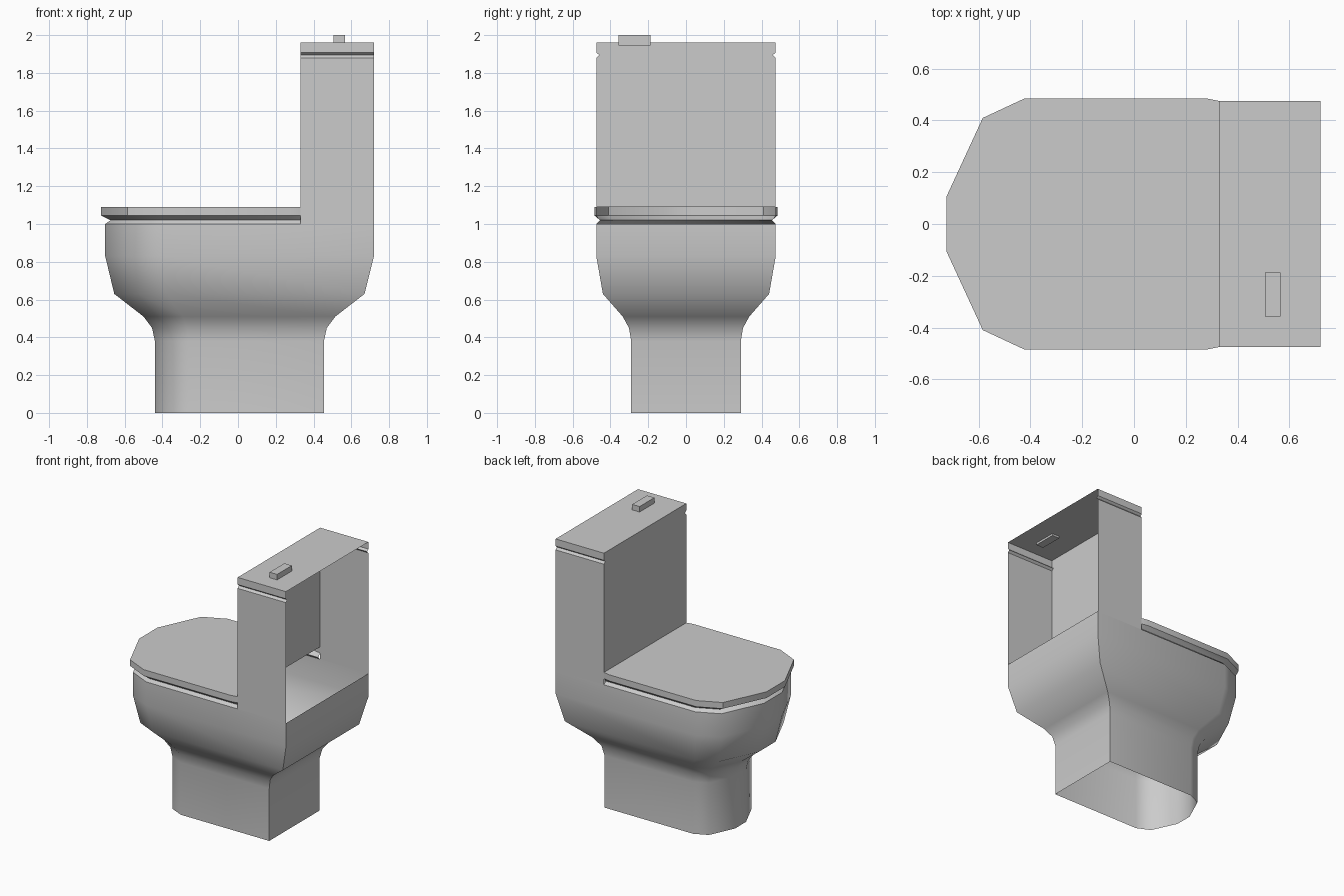
import bpy, bmesh, math

if "Cube" in bpy.data.objects:
    bpy.data.objects.remove(bpy.data.objects["Cube"])


def finish(name, bm, angle):
    bmesh.ops.recalc_face_normals(bm, faces=bm.faces)
    mesh = bpy.data.meshes.new(name)
    bm.to_mesh(mesh)
    bm.free()
    obj = bpy.data.objects.new(name, mesh)
    bpy.context.collection.objects.link(obj)
    bpy.ops.object.select_all(action='DESELECT')
    obj.select_set(True)
    bpy.context.view_layer.objects.active = obj
    bpy.ops.object.shade_smooth_by_angle(angle=math.radians(angle))
    return obj


def outline(front, half, tail):
    # rounded nose at -x, then tail points; mirrored across y
    k = half / 0.475
    side = [(front, 0.22 * half), (front + 0.137 * k, 0.845 * half),
            (front + 0.295 * k, half)] + tail
    return [(x, -y) for x, y in reversed(side)] + side


def loft(name, levels, closed=False, cap=False, angle=30, skip=()):
    # levels: list of (z, outline)
    bm = bmesh.new()
    rows = [[bm.verts.new((x, y, z)) for x, y in pts] for z, pts in levels]
    n = len(rows[0])
    for r, (a, b) in enumerate(zip(rows, rows[1:])):
        for i in range(n if closed else n - 1):
            if (r, i) not in skip:
                j = (i + 1) % n
                bm.faces.new((a[i], a[j], b[j], b[i]))
    if cap:
        bm.faces.new(rows[-1])
    return finish(name, bm, angle)


# Pedestal and bowl: hollow shell, open below
bowl = [(0, -0.44, 0.455, 0.29), (0.38, -0.44, 0.455, 0.29),
        (0.45, -0.455, 0.47, 0.302), (0.51, -0.50, 0.515, 0.335),
        (0.63, -0.655, 0.67, 0.44), (0.83, -0.703, 0.72, 0.475),
        (1.0, -0.703, 0.72, 0.475)]
loft("bowl", [(z, outline(f, h, [(b, h)])) for z, f, b, h in bowl],
     closed=True, angle=45)

# Seat cover with a groove under its edge
seat = [(1.0, -0.703, 0.475), (1.02, -0.675, 0.455),
        (1.045, -0.724, 0.485), (1.09, -0.724, 0.485)]
loft("seat_cover",
     [(z, outline(f, h, [(0.28, h), (0.33, min(h, 0.475))])) for z, f, h in seat],
     cap=True, angle=30)

# Tank with its grooved lid, open at the back
tank = [(1.0, 0.475), (1.09, 0.475), (1.88, 0.475),
        (1.895, 0.46), (1.908, 0.475), (1.96, 0.475)]
loft("tank", [(z, [(0.72, -h), (0.33, -h), (0.33, h), (0.72, h)])
              for z, h in tank], cap=True, angle=20, skip={(0, 1)})

# Flush button
bm = bmesh.new()
bmesh.ops.create_cube(bm, size=1)
bmesh.ops.scale(bm, verts=bm.verts, vec=(0.06, 0.17, 0.055))
bmesh.ops.translate(bm, verts=bm.verts, vec=(0.536, -0.273, 1.9725))
finish("flush_button", bm, 30)
